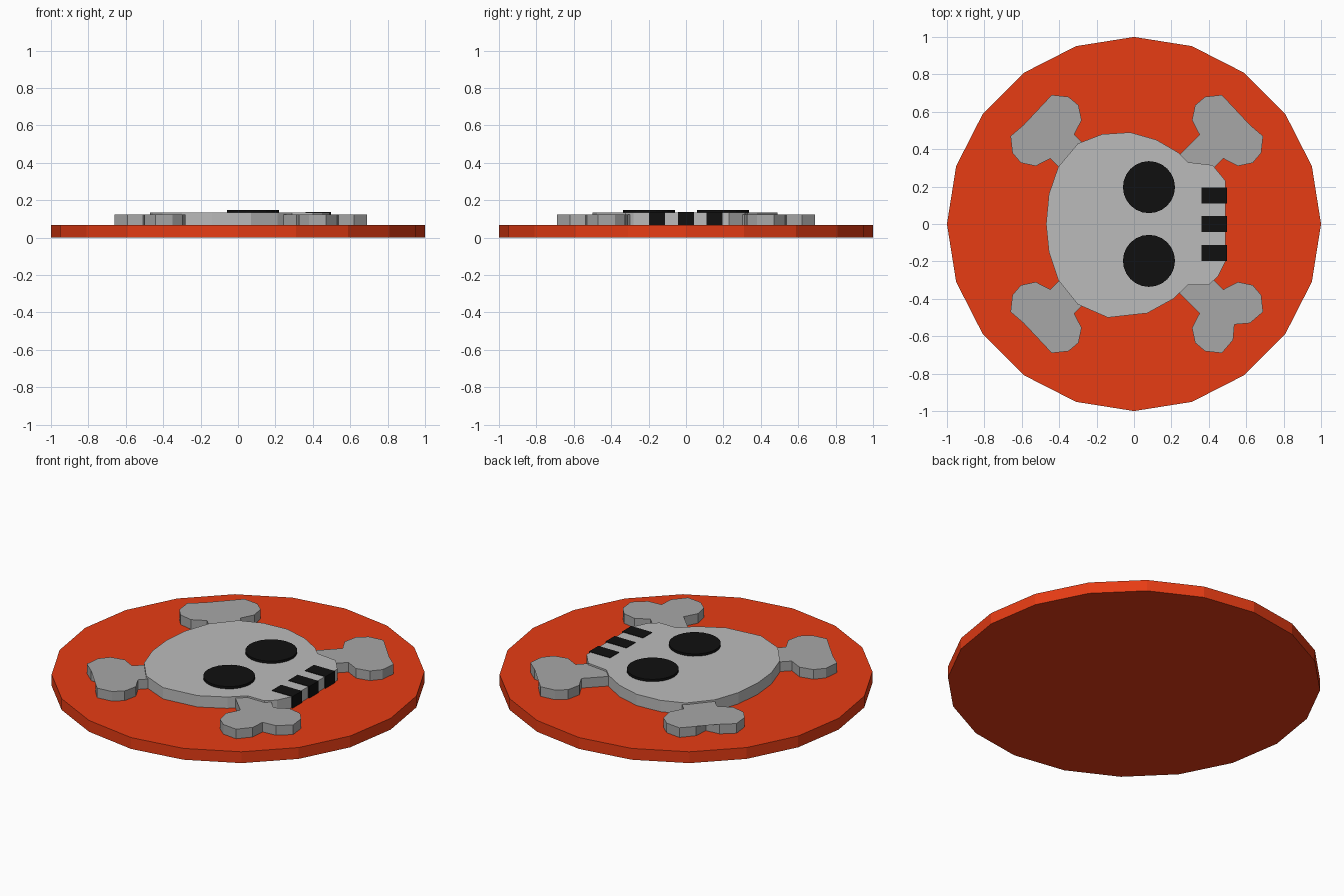
import bpy, bmesh, math

if "Cube" in bpy.data.objects:
    bpy.data.objects.remove(bpy.data.objects["Cube"])


def paint(name, r, g, b):
    mat = bpy.data.materials.new(name)
    mat.diffuse_color = (r, g, b, 1)
    mat.use_nodes = True
    mat.node_tree.nodes["Principled BSDF"].inputs["Base Color"].default_value = mat.diffuse_color
    return mat


RED = paint("red", 0.8, 0.045, 0.007)
BLACK = paint("black", 0.005, 0.005, 0.005)
LIGHT = paint("light_grey", 0.5, 0.5, 0.5)
MID = paint("mid_grey", 0.39, 0.39, 0.39)


def slab(name, outline, z0, z1, mat):
    """Extrude a flat outline from z0 up to z1."""
    bm = bmesh.new()
    face = bm.faces.new([bm.verts.new((x, y, z0)) for x, y in outline])
    top = bmesh.ops.extrude_face_region(bm, geom=[face])["geom"]
    for v in top:
        if isinstance(v, bmesh.types.BMVert):
            v.co.z = z1
    bmesh.ops.recalc_face_normals(bm, faces=bm.faces[:])
    mesh = bpy.data.meshes.new(name)
    bm.to_mesh(mesh)
    bm.free()
    mesh.materials.append(mat)
    ob = bpy.data.objects.new(name, mesh)
    bpy.context.collection.objects.link(ob)
    return ob


def ring(cx, cy, r, n):
    return [(cx + r * math.cos(math.tau * i / n), cy + r * math.sin(math.tau * i / n))
            for i in range(n)]


# Base disc, 20 sides
slab("base_disc", ring(0, 0, 1, 20), 0, 0.067, RED)

# Crossed bones: half of one knobbed end, mirrored over the diagonal,
# then turned half round for the other end
half = [(0.335, 0.478), (0.295, 0.555), (0.312, 0.635), (0.365, 0.68),
        (0.455, 0.69), (0.515, 0.62), (0.522, 0.535)]
half = [(0.0, 0.142)] + half
end = half + [(y - 0.015, x + 0.015) for x, y in reversed(half)]
bone = end + [(-x, -y) for x, y in end]
for name, s in (("bone_a", 1), ("bone_b", -1)):
    slab(name, [(0.015 + x, s * y) for x, y in bone], 0.06, 0.124, MID)

# Skull plate
skull = [(0.49, 0.23), (0.42, 0.315), (0.29, 0.33), (0.24, 0.38), (0.12, 0.45),
         (-0.02, 0.49), (-0.17, 0.48), (-0.30, 0.43), (-0.405, 0.305),
         (-0.455, 0.16), (-0.47, 0), (-0.455, -0.15), (-0.405, -0.30),
         (-0.30, -0.43), (-0.14, -0.50), (0.07, -0.477), (0.21, -0.40),
         (0.29, -0.325), (0.40, -0.325), (0.45, -0.28), (0.49, -0.20)]
slab("skull", skull, 0.06, 0.134, LIGHT)

# Eye sockets
for name, y in (("eye_left", 0.197), ("eye_right", -0.197)):
    slab(name, ring(0.08, y, 0.139, 24), 0.12, 0.148, BLACK)

# Tooth gaps wrapping over the jaw edge
for i, y in enumerate((-0.155, 0, 0.153)):
    slab(f"tooth_gap_{i + 1}",
         [(0.36, y - 0.043), (0.497, y - 0.043), (0.497, y + 0.043), (0.36, y + 0.043)],
         0.067, 0.137, BLACK)
